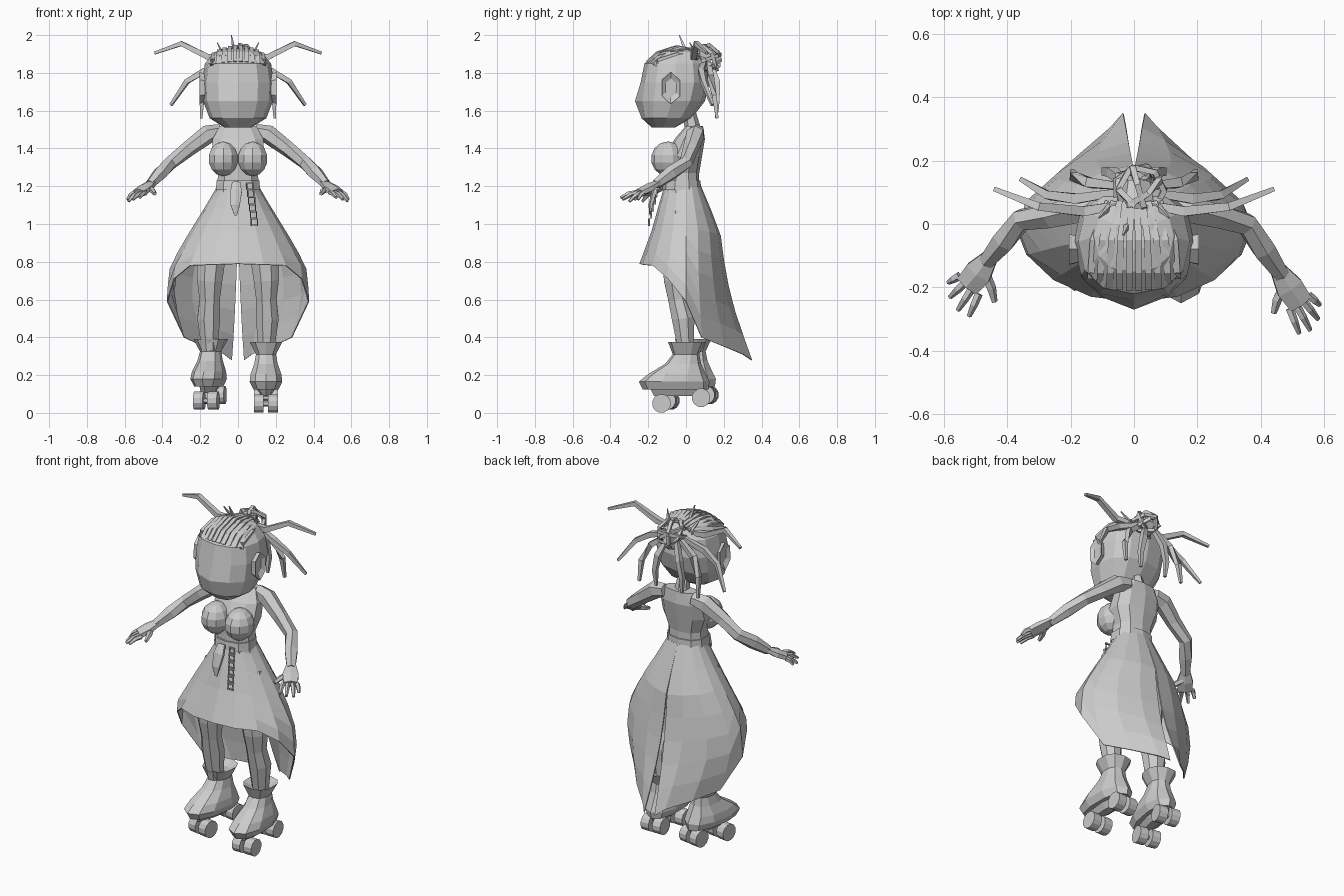
import bpy, math
from mathutils import Vector, Matrix

cube = bpy.data.objects.get("Cube")
if cube:
    bpy.data.objects.remove(cube, do_unlink=True)

grey = bpy.data.materials.new("plain grey")
grey.use_nodes = True
COLOUR = (0.6, 0.6, 0.6, 1)
grey.diffuse_color = COLOUR
grey.node_tree.nodes["Principled BSDF"].inputs["Base Color"].default_value = COLOUR


def make(name, verts, faces):
    mesh = bpy.data.meshes.new(name)
    mesh.from_pydata([tuple(v) for v in verts], [], faces)
    mesh.materials.append(grey)
    obj = bpy.data.objects.new(name, mesh)
    bpy.context.collection.objects.link(obj)
    return obj


def bridge(count, n, closed=False, caps=True):
    """Faces that join rings of n points."""
    faces = []
    for r in range(count if closed else count - 1):
        a, b = r * n, (r + 1) % count * n
        faces += [(a + i, a + (i + 1) % n, b + (i + 1) % n, b + i) for i in range(n)]
    if caps and not closed:
        faces += [tuple(reversed(range(n))), tuple(range((count - 1) * n, count * n))]
    return faces


def power(v, e):
    return math.copysign(abs(v) ** e, v)


def loft(name, rows, n=12, square=0.85):
    """Stacked rings; each row is height, front y, back y, half width."""
    verts = []
    for z, front, back, w in rows:
        for i in range(n):
            a = math.tau * i / n
            verts.append((w * power(math.sin(a), square),
                          (front + back) / 2 - (back - front) / 2 * power(math.cos(a), square), z))
    return make(name, verts, bridge(len(rows), n))


def tube(name, path, radii, n=6, closed=False, flat=1):
    """Tapered tube along a path."""
    pts = [Vector(p) for p in path]
    count, verts = len(pts), []
    for k, p in enumerate(pts):
        if closed:
            d = pts[(k + 1) % count] - pts[k - 1]
        else:
            d = pts[min(k + 1, count - 1)] - pts[max(k - 1, 0)]
        d.normalize()
        up = Vector((0, 1, 0)) if abs(d.z) > 0.8 else Vector((0, 0, 1))
        side = d.cross(up).normalized()
        top = side.cross(d)
        r = radii[k] if isinstance(radii, (list, tuple)) else radii
        for i in range(n):
            a = math.tau * (i + 0.5) / n
            verts.append(p + side * math.cos(a) * r + top * math.sin(a) * r * flat)
    return make(name, verts, bridge(count, n, closed))


def blend(rows, z):
    """Linear lookup in rows sorted by falling first value."""
    for a, b in zip(rows, rows[1:]):
        if z >= b[0]:
            t = min(1, (a[0] - z) / (a[0] - b[0]))
            return [p + (q - p) * t for p, q in zip(a[1:], b[1:])]
    return rows[-1][1:]


# Head with a nose point
head = loft("head", [(1.51, -.18, -.06, .07), (1.56, -.235, .03, .15), (1.65, -.25, .1, .185),
                     (1.75, -.24, .125, .19), (1.85, -.22, .11, .175), (1.91, -.15, .07, .125),
                     (1.93, -.08, .02, .06)])
nose = min(head.data.vertices, key=lambda v: v.co.y)
nose.co.y -= 0.02

# Torso, neck and belt
loft("torso", [(1.1, -.12, .1, .14), (1.2, -.11, .07, .115), (1.27, -.11, .07, .11),
               (1.36, -.11, .085, .145), (1.45, -.06, .1, .14), (1.52, .0, .09, .1)], 10)
loft("belt", [(1.18, -.125, .08, .122), (1.23, -.12, .077, .118)], 10)
tube("neck", [(0, .04, 1.48), (0, .02, 1.58)], [.045, .035])

# Skirt, high at the front and long behind with a slit
SHAPE = [(1.2, .11, -.115, .08), (1.08, .18, -.15, .13), (.97, .25, -.18, .18),
         (.78, .36, -.25, .205), (.6, .38, -.25, .24), (.42, .33, -.2, .3), (.28, .26, -.2, .35)]
HEM = [(180, .28), (150, .32), (112, .4), (95, .56), (75, .68), (50, .78), (0, .79)]
ROWS, COLS = 8, 9
for sign, side in ((1, "left"), (-1, "right")):
    verts = []
    for r in range(ROWS):
        t = r / (ROWS - 1)
        for c in range(COLS):
            deg = 180 * c / (COLS - 1)
            z = 1.2 + (blend(HEM, deg)[0] - 1.2) * t
            w, front, back = blend(SHAPE, z)
            a = math.radians(deg)
            e = 1 + .35 * t if deg > 90 else 1
            x = w * abs(math.sin(a)) ** e
            if c == COLS - 1:
                x = .035 * t * t
            y = front * math.cos(a) if deg < 90 else -back * power(math.cos(a), e)
            verts.append((sign * x, y, z))
    faces = [(r * COLS + c, r * COLS + c + 1, (r + 1) * COLS + c + 1, (r + 1) * COLS + c)
             for r in range(ROWS - 1) for c in range(COLS - 1)]
    if sign > 0:
        faces = [f[::-1] for f in faces]
    skirt = make(side + "_skirt_half", verts, faces)
    skirt.modifiers.new("cloth", 'SOLIDIFY').thickness = 0.006

for s, side in ((1, "left"), (-1, "right")):
    # Bust
    bpy.ops.mesh.primitive_uv_sphere_add(segments=10, ring_count=7, radius=1,
                                         location=(s * .078, -.095, 1.345))
    bust = bpy.context.object
    bust.name = side + "_bust"
    bust.scale = (.082, .09, .092)
    bust.data.materials.append(grey)

    # Ear
    rim = [(math.cos(math.tau * i / 6 + .5), math.sin(math.tau * i / 6 + .5)) for i in range(6)]
    make(side + "_ear", [(s * x, -.08 + .055 * u * k, 1.72 + .085 * v * k)
                         for x, k in ((.16, .8), (.205, 1), (.19, .6)) for u, v in rim], bridge(3, 6))

    # Arm and hand, with the right hand held a little further back
    back = 0 if s > 0 else .05
    def at(x, y, z):
        return (s * x, y + back * max(0, (x - .3) / .2), z)
    tube(side + "_arm", [at(.09, .06, 1.49), at(.16, .05, 1.475), at(.26, .025, 1.4), at(.355, 0, 1.325),
                         at(.41, -.08, 1.27), at(.465, -.16, 1.21)],
         [.04, .05, .042, .037, .04, .027])
    tube(side + "_palm", [at(.455, -.145, 1.22), at(.49, -.2, 1.19), at(.525, -.25, 1.165)],
         [.03, .05, .045], flat=.5)
    for k, tip in enumerate([(.585, -.255, 1.13), (.58, -.3, 1.12), (.555, -.335, 1.13), (.52, -.345, 1.14)]):
        root = Vector((.55 - .02 * k, -.225 - .014 * k, 1.165))
        mid = root.lerp(Vector(tip), .5) + Vector((0, 0, .008))
        tube(side + "_finger", [at(*root), at(*mid), at(*tip)], [.014, .013, .008], 5)
    tube(side + "_thumb", [at(.475, -.19, 1.19), at(.45, -.24, 1.175), at(.44, -.28, 1.16)],
         [.018, .016, .01], 5)

    # Leg
    tube(side + "_leg", [(s * .1, -.02, 1.05), (s * .14, -.05, .85), (s * .15, -.05, .7),
                         (s * .15, -.04, .6), (s * .155, -.015, .5), (s * .15, 0, .33)],
         [.09, .085, .072, .058, .065, .045], 8)

    # Roller boot: body, cuff, plate and wheels
    parts = [loft(side + "_boot", [(.125, -.23, .12, .07), (.165, -.25, .125, .09), (.205, -.2, .105, .085),
                                   (.26, -.11, .08, .065), (.31, -.07, .07, .055), (.375, -.095, .1, .09),
                                   (.35, -.05, .05, .05)], 10),
             loft(side + "_skate_plate", [(.09, -.17, .1, .025), (.13, -.19, .11, .05)], 8)]
    for y, z in ((-.13, .05), (.08, .08)):
        for x in (-.038, .038):
            parts.append(tube(side + "_wheel", [(x - .026, y, z), (x + .026, y, z)], .05, 12))
        parts.append(tube(side + "_axle", [(-.05, y, z), (.05, y, z)], .015))
    place = (Matrix.Translation((.148, 0, 0)) if s > 0 else
             Matrix.Translation((-.145, .035, .015)) @ Matrix.Rotation(math.radians(-10), 4, 'Z'))
    for p in parts:
        p.data.transform(place)

    # Loose locks springing from the bun
    locks = [[(.05, .06, 1.88), (.16, .04, 1.885), (.3, .055, 1.955), (.44, .11, 1.905)],
             [(.05, .1, 1.86), (.18, .08, 1.81), (.27, .09, 1.755), (.355, .14, 1.63)],
             [(.05, .12, 1.85), (.14, .13, 1.78), (.19, .15, 1.68), (.195, .165, 1.56)],
             [(.03, .13, 1.85), (.07, .165, 1.75), (.09, .165, 1.65), (.085, .16, 1.56)]]
    for lock in locks:
        tube(side + "_lock", [(s * x, y, z) for x, y, z in lock], [.016, .022, .018, .01], 4)
    tube(side + "_wisp", [(s * .07, .06, 1.88), (s * .11, .02, 1.96)], [.014, .003], 4)

# Combed strips over the crown
for k in range(10):
    x = -.135 + .03 * k
    drop = 2.2 * x * x
    tube("hair_strip", [(x * 1.02, -.205 + drop, 1.855 - drop * .4), (x, -.15, 1.905 - drop),
                        (x * .95, -.05, 1.937 - drop), (x * .6, .07, 1.915 - drop)], .015, 4)

# Tangled bun and its stray spike
for k in range(5):
    turn = Matrix.Rotation(k * 1.25, 4, 'Z') @ Matrix.Rotation(.35 + .3 * k, 4, 'X')
    loop = [Vector((math.cos(math.tau * i / 7), math.sin(math.tau * i / 7), 0)) * .08 for i in range(7)]
    tube("bun_loop", [turn @ p + Vector((.015, .105, 1.87)) for p in loop], .013, 4, True)
tube("bun_core", [(.01, .05, 1.87), (.01, .13, 1.85)], [.06, .045], 7)
tube("spike", [(-.02, .0, 1.91), (-.035, -.035, 2.0)], [.014, .003], 4)

# Belt charms: a pouch and a chain of tags
tube("pouch", [(-.01, -.14, 1.22), (-.01, -.165, 1.17), (-.015, -.185, 1.1), (-.012, -.19, 1.045)],
     [.025, .035, .028, .008], 6, flat=.5)
for k in range(6):
    z = 1.2 - .038 * k
    x, y, h = .062 + .005 * k, -.145 - .01 * k, .016
    tube("tag", [(x - h, y, z - h), (x + h, y, z - h), (x + h, y, z + h), (x - h, y, z + h)],
         .007, 4, True)
